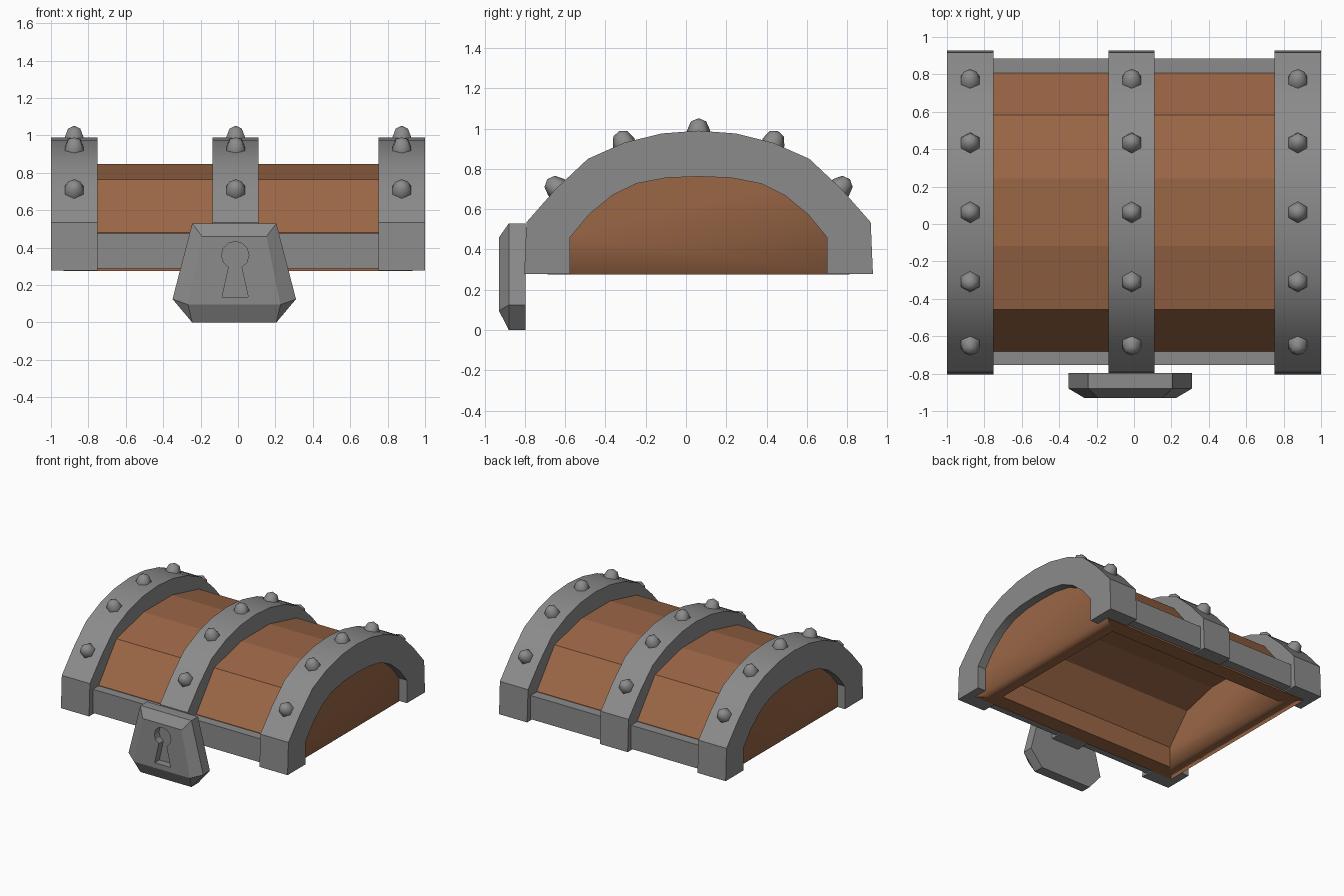
import bpy, bmesh, math
from mathutils import Matrix, Vector

if "Cube" in bpy.data.objects:
    bpy.data.objects.remove(bpy.data.objects["Cube"])

CY = 0.0625     # middle of the lid in y
LOCK_X = -0.02


def material(name, colour):
    m = bpy.data.materials.new(name)
    m.diffuse_color = (*colour, 1)
    m.use_nodes = True
    m.node_tree.nodes["Principled BSDF"].inputs["Base Color"].default_value = m.diffuse_color
    return m


wood = material("wood", (0.33, 0.136, 0.062))
iron = material("iron", (0.26, 0.26, 0.26))


def finish(bm, name, mat=iron, smooth=None):
    bmesh.ops.recalc_face_normals(bm, faces=bm.faces[:])
    me = bpy.data.meshes.new(name)
    bm.to_mesh(me)
    bm.free()
    ob = bpy.data.objects.new(name, me)
    bpy.context.collection.objects.link(ob)
    me.materials.append(mat)
    if smooth:
        bpy.ops.object.select_all(action='DESELECT')
        ob.select_set(True)
        bpy.context.view_layer.objects.active = ob
        bpy.ops.object.shade_smooth_by_angle(angle=math.radians(smooth))
    return ob


def mirrored(half):
    """Half profile (offset from CY, z), bottom to top -> full arch in y, z."""
    right = [(CY + d, z) for d, z in reversed(half)]
    left = [(CY - d, z) for d, z in half if d > 0]
    return left + right


def row(bm, profile, x):
    return [bm.verts.new((x, y, z)) for y, z in profile]


def bridge(bm, a, b):
    return [bm.faces.new((a[i], a[i + 1], b[i + 1], b[i])) for i in range(len(a) - 1)]


# Iron bands: arched strips of quads
outer = mirrored([(0.866, 0.278), (0.855, 0.535), (0.71, 0.70), (0.55, 0.85),
                  (0.37, 0.93), (0.185, 0.976), (0, 0.99)])
inner = mirrored([(0.638, 0.278), (0.638, 0.46), (0.545, 0.573), (0.43, 0.668),
                  (0.31, 0.727), (0.16, 0.756), (0, 0.762)])


def band(name, x0, x1):
    bm = bmesh.new()
    rows = [row(bm, outer, x0), row(bm, outer, x1),
            row(bm, inner, x1), row(bm, inner, x0)]
    for i in range(4):
        bridge(bm, rows[i], rows[(i + 1) % 4])
    for end in (0, -1):
        bm.faces.new([r[end] for r in rows])
    finish(bm, name, smooth=30)


# Rivets: six-sided domes pointing along the band's normal
def rivet(name, x, d, z, tilt):
    bm = bmesh.new()
    rings = []
    for r, h in ((0.057, -0.015), (0.057, 0.002), (0.038, 0.046)):
        rings.append([bm.verts.new((r * math.sin(k * math.pi / 3),
                                    r * math.cos(k * math.pi / 3), h))
                      for k in range(6)])
    tip = bm.verts.new((0, 0, 0.062))
    for k in range(6):
        n = (k + 1) % 6
        for a, b in zip(rings, rings[1:]):
            bm.faces.new((a[k], a[n], b[n], b[k]))
        bm.faces.new((rings[2][k], rings[2][n], tip))
    bm.faces.new(rings[0])
    bm.transform(Matrix.Translation((x, CY + d, z))
                 @ Matrix.Rotation(math.radians(-tilt), 4, 'X'))
    finish(bm, name, smooth=60)


for side, x0, x1 in (("left", -1, -0.752), ("middle", -0.135, 0.11),
                     ("right", 0.752, 1)):
    band(side + "_band", x0, x1)
    spots = [(0, 0.99, 0)]
    for s in (-1, 1):
        spots += [(s * 0.372, 0.931, s * 20), (s * 0.706, 0.707, s * 47)]
    for i, (d, z, tilt) in enumerate(spots):
        rivet(f"{side}_rivet_{i + 1}", (x0 + x1) / 2, d, z, tilt)

# Wooden lid: hollow shell, open underneath
bm = bmesh.new()
shell = mirrored([(0.75, 0.275), (0.745, 0.48), (0.52, 0.765), (0.18, 0.847)])
hollow = mirrored([(0.622, 0.275), (0.622, 0.44), (0.43, 0.66), (0.145, 0.735)])
ends = []
for prof, x0, x1 in ((shell, -0.932, 0.932), (hollow, -0.81, 0.78)):
    a, b = row(bm, prof, x0), row(bm, prof, x1)
    bridge(bm, a, b)
    for cap in (a, b):
        bm.faces.new(cap).smooth = True
    ends.append([a[0], a[-1], b[-1], b[0], a[0]])
rim = bridge(bm, *ends)
rim[0].smooth = rim[2].smooth = True
finish(bm, "wooden_lid", wood)

# Iron rails along the front and back edges
for name, y0, y1 in (("front_rail", -0.755, -0.67), ("back_rail", 0.795, 0.885)):
    bm = bmesh.new()
    bmesh.ops.create_cube(bm, size=1)
    bm.transform(Matrix.Translation((0, (y0 + y1) / 2, 0.382))
                 @ Matrix.Diagonal((1.56, y1 - y0, 0.188, 1)))
    finish(bm, name)

# Lock: six-sided plate with a bevelled trapezoid front
bm = bmesh.new()
plate = [(-0.225, 0.53), (0.225, 0.53), (0.33, 0.125),
         (0.225, 0), (-0.225, 0), (-0.33, 0.125)]
back = [bm.verts.new((LOCK_X + x, -0.797, z)) for x, z in plate]
mid = [bm.verts.new((LOCK_X + x, -0.88, z)) for x, z in plate]
face = [bm.verts.new((LOCK_X + x, -0.929, z)) for x, z in
        ((-0.172, 0.46), (0.172, 0.46), (0.247, 0.095), (-0.247, 0.095))]
bm.faces.new(back)
bm.faces.new(face)
bridge(bm, back + back[:1], mid + mid[:1])
for f in ((mid[0], mid[1], face[1], face[0]), (mid[1], mid[2], face[2], face[1]),
          (mid[2], mid[3], face[2]), (mid[3], mid[4], face[3], face[2]),
          (mid[4], mid[5], face[3]), (mid[5], mid[0], face[0], face[3])):
    bm.faces.new(f)
lock = finish(bm, "lock")

# Keyhole recess
bm = bmesh.new()
hole = [(-0.07, 0.135), (0.07, 0.135)]
for k in range(11):
    t = math.radians(-62 + k * 30.4)
    hole.append((0.073 * math.cos(t), 0.36 + 0.073 * math.sin(t)))
f = bm.faces.new([bm.verts.new((LOCK_X + 0.005 + x, -1.0, z)) for x, z in hole])
ext = bmesh.ops.extrude_face_region(bm, geom=[f])
bmesh.ops.translate(bm, vec=Vector((0, 0.13, 0)),
                    verts=[v for v in ext["geom"] if isinstance(v, bmesh.types.BMVert)])
cutter = finish(bm, "keyhole_cutter")
cutter.hide_render = True
mod = lock.modifiers.new("keyhole", 'BOOLEAN')
mod.operation = 'DIFFERENCE'
mod.solver = 'EXACT'
mod.object = cutter
bpy.ops.object.select_all(action='DESELECT')
lock.select_set(True)
bpy.context.view_layer.objects.active = lock
bpy.ops.object.modifier_apply(modifier=mod.name)
bpy.data.objects.remove(cutter)
